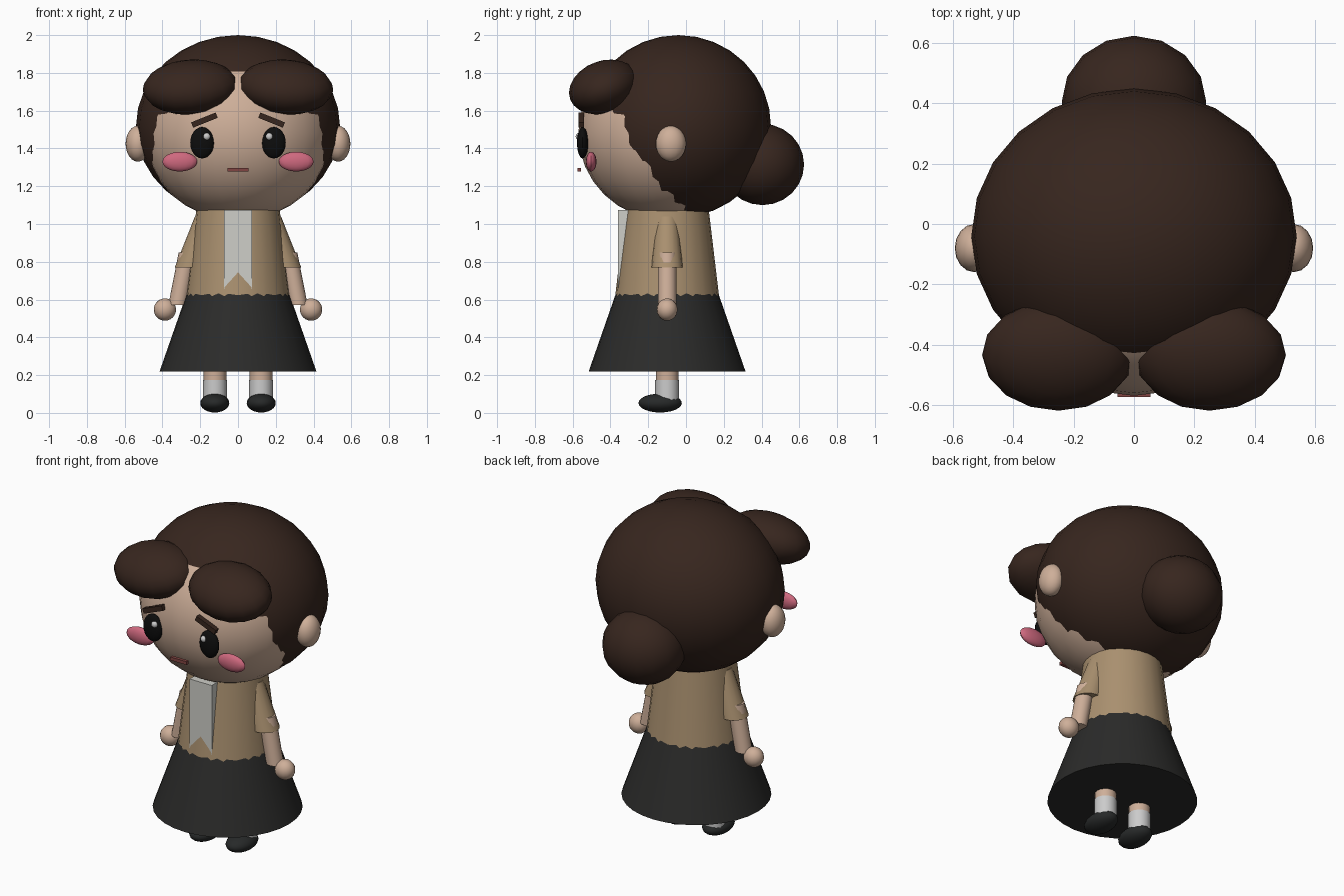
import bpy, bmesh, math
from mathutils import Matrix, Vector, Euler

if "Cube" in bpy.data.objects:
    bpy.data.objects.remove(bpy.data.objects["Cube"])

AXIS_Y = -0.10  # body axis sits slightly forward


def material(name, rgb):
    m = bpy.data.materials.new(name)
    m.diffuse_color = (*rgb, 1)
    m.use_nodes = True
    m.node_tree.nodes["Principled BSDF"].inputs["Base Color"].default_value = m.diffuse_color
    return m


HAIR = material("hair_brown", (0.038, 0.019, 0.013))
SKIN = material("skin", (0.62, 0.43, 0.32))
TAN = material("tan_cloth", (0.40, 0.28, 0.16))
DARK = material("dark_cloth", (0.024, 0.024, 0.023))
BLACK = material("eye_black", (0.004, 0.004, 0.004))
SHOE = material("shoe_dark", (0.02, 0.022, 0.022))
WHITE = material("white_cloth", (0.62, 0.62, 0.58))
SOCK = material("sock_white", (0.72, 0.72, 0.72))
GLINT = material("glint_white", (0.85, 0.85, 0.85))
PINK = material("blush_pink", (0.62, 0.14, 0.21))
MOUTH = material("mouth_red", (0.22, 0.06, 0.055))


def finish(bm, name, mat, smooth=True):
    bmesh.ops.recalc_face_normals(bm, faces=bm.faces)
    me = bpy.data.meshes.new(name)
    bm.to_mesh(me)
    bm.free()
    me.materials.append(mat)
    ob = bpy.data.objects.new(name, me)
    bpy.context.collection.objects.link(ob)
    if smooth:
        bpy.ops.object.select_all(action='DESELECT')
        ob.select_set(True)
        bpy.context.view_layer.objects.active = ob
        bpy.ops.object.shade_smooth_by_angle(angle=math.radians(40))
    return ob


def ellipsoid(name, mat, loc, radii, rot=(0, 0, 0), segs=16, rings=12):
    bm = bmesh.new()
    mtx = Matrix.LocRotScale(Vector(loc), Euler([math.radians(a) for a in rot]), Vector(radii))
    bmesh.ops.create_uvsphere(bm, u_segments=segs, v_segments=rings, radius=1, matrix=mtx)
    return finish(bm, name, mat)


def box(name, mat, loc, size, rot_y=0):
    bm = bmesh.new()
    mtx = Matrix.LocRotScale(Vector(loc), Euler((0, math.radians(rot_y), 0)), Vector(size))
    bmesh.ops.create_cube(bm, size=1, matrix=mtx)
    return finish(bm, name, mat, smooth=False)


def tube(name, mat, rings, segs=16):
    """Capped stack of level circles, each given as (x, z, radius)."""
    bm = bmesh.new()
    loops = []
    for x, z, r in rings:
        loops.append([bm.verts.new((x + r * math.cos(2 * math.pi * i / segs),
                                    AXIS_Y + r * math.sin(2 * math.pi * i / segs), z))
                      for i in range(segs)])
    for a, b in zip(loops, loops[1:]):
        for i in range(segs):
            j = (i + 1) % segs
            bm.faces.new((a[i], a[j], b[j], b[i]))
    bm.faces.new(loops[0])
    bm.faces.new(loops[-1])
    return finish(bm, name, mat)


# Head, hair shell and bun
ellipsoid("head", SKIN, (0, -0.10, 1.48), (0.50, 0.47, 0.46), segs=24, rings=16)
ellipsoid("hair_shell", HAIR, (0, -0.04, 1.5175), (0.54, 0.49, 0.4825), segs=24, rings=16)
ellipsoid("hair_bun", HAIR, (0, 0.405, 1.315), (0.24, 0.22, 0.215))

# Torso, skirt and neck cloth
tube("torso", TAN, [(0, 0.45, 0.295), (0, 1.08, 0.22)], segs=24)
tube("skirt", DARK, [(0, 0.22, 0.415), (0, 0.65, 0.265)], segs=32)
box("neck_cloth", WHITE, (0, -0.31, 0.85), (0.15, 0.10, 0.45))

# Mouth
box("mouth", MOUTH, (0, -0.565, 1.287), (0.11, 0.02, 0.02))

# Paired parts
for side, s in (("right", -1), ("left", 1)):
    ellipsoid(f"fringe_{side}", HAIR, (s * 0.253, -0.435, 1.725), (0.252, 0.19, 0.138),
              rot=(20, s * 4, 0))
    ellipsoid(f"ear_{side}", SKIN, (s * 0.53, -0.08, 1.425), (0.065, 0.08, 0.095))
    ellipsoid(f"eye_{side}", BLACK, (s * 0.19, -0.547, 1.43), (0.063, 0.03, 0.083))
    ellipsoid(f"eye_glint_{side}", GLINT, (s * 0.166, -0.568, 1.463), (0.019, 0.016, 0.019),
              segs=12, rings=8)
    box(f"brow_{side}", HAIR, (s * 0.178, -0.555, 1.55), (0.14, 0.03, 0.03), rot_y=s * 22)
    ellipsoid(f"blush_{side}", PINK, (s * 0.308, -0.502, 1.33), (0.092, 0.028, 0.052))

    # Arm
    tube(f"sleeve_{side}", TAN, [(s * 0.253, 0.77, 0.082), (s * 0.168, 1.04, 0.06)])
    tube(f"arm_{side}", SKIN, [(s * 0.32, 0.57, 0.049), (s * 0.265, 0.85, 0.049)])
    ellipsoid(f"hand_{side}", SKIN, (s * 0.387, AXIS_Y, 0.547), (0.059, 0.055, 0.059))

    # Leg
    tube(f"leg_{side}", SKIN, [(s * 0.122, 0.15, 0.06), (s * 0.122, 0.34, 0.06)])
    tube(f"sock_{side}", SOCK, [(s * 0.122, 0.05, 0.063), (s * 0.122, 0.175, 0.063)])
    ellipsoid(f"shoe_{side}", SHOE, (s * 0.123, -0.137, 0.052), (0.077, 0.115, 0.05))
